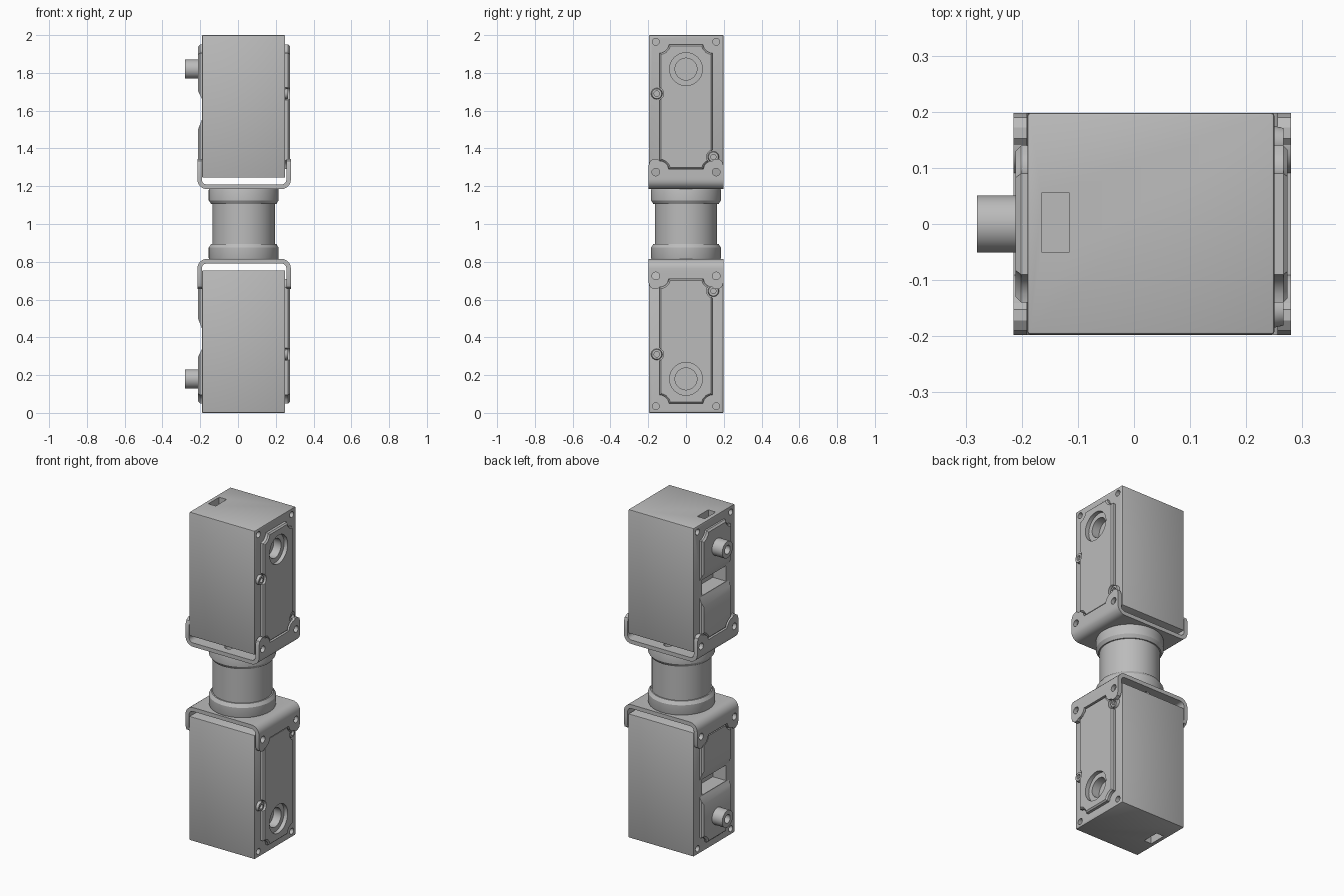
import bpy, bmesh, math
from mathutils import Matrix, Vector

if "Cube" in bpy.data.objects:
    bpy.data.objects.remove(bpy.data.objects["Cube"], do_unlink=True)

grey = bpy.data.materials.new("plain_grey")
grey.use_nodes = True
grey.diffuse_color = (0.5, 0.5, 0.5, 1)
next(n for n in grey.node_tree.nodes if n.type == "BSDF_PRINCIPLED").inputs["Base Color"].default_value = (0.5, 0.5, 0.5, 1)
parts = []


def finish(name, bm):
    bmesh.ops.recalc_face_normals(bm, faces=bm.faces[:])
    me = bpy.data.meshes.new(name)
    bm.to_mesh(me)
    bm.free()
    me.materials.append(grey)
    ob = bpy.data.objects.new(name, me)
    bpy.context.scene.collection.objects.link(ob)
    parts.append(ob)
    return ob


def prism(name, pts, axis, lo, hi, bevel_at=None, bevel=0.008):
    """Extrude a profile: (y, z) points along x, or (x, z) points along y."""
    def place(p, d):
        return (d, p[0], p[1]) if axis == "x" else (p[0], d, p[1])
    bm = bmesh.new()
    face = bm.faces.new([bm.verts.new(place(p, lo)) for p in pts])
    ext = bmesh.ops.extrude_face_region(bm, geom=[face])
    move = Vector(place((0, 0), hi - lo))
    bmesh.ops.translate(bm, vec=move, verts=[v for v in ext["geom"] if isinstance(v, bmesh.types.BMVert)])
    if bevel_at is not None:
        rim = [e for e in bm.edges if all(abs(v.co.x - bevel_at) < 1e-5 for v in e.verts)]
        bmesh.ops.bevel(bm, geom=rim, offset=bevel, segments=1, affect="EDGES")
    return finish(name, bm)


def box(name, x, y, z, bevel=0):
    bm = bmesh.new()
    bmesh.ops.create_cube(bm, size=1)
    for v in bm.verts:
        v.co = [a[0] if c < 0 else a[1] for a, c in zip((x, y, z), v.co)]
    if bevel:
        bmesh.ops.bevel(bm, geom=bm.edges[:], offset=bevel, segments=2, profile=0.5, affect="EDGES")
    return finish(name, bm)


def rod(name, x0, x1, y, z, r, r2=None, axis="x"):
    """Cylinder or cone along x, or along z when axis is z (x0..x1 is then the z range)."""
    bm = bmesh.new()
    bmesh.ops.create_cone(bm, cap_ends=True, segments=40, radius1=r, radius2=r2 or r, depth=x1 - x0)
    mid = (x0 + x1) / 2
    if axis == "x":
        m = Matrix.Translation((mid, y, z)) @ Matrix.Rotation(math.pi / 2, 4, "Y")
    else:
        m = Matrix.Translation((y, z, mid))
    bmesh.ops.transform(bm, matrix=m, verts=bm.verts[:])
    return finish(name, bm)


def combine(ob, tools, op="DIFFERENCE", keep=False):
    for t in tools:
        mod = ob.modifiers.new("b", "BOOLEAN")
        mod.operation, mod.solver, mod.object = op, "EXACT", t
    dg = bpy.context.evaluated_depsgraph_get()
    dg.update()
    me = bpy.data.meshes.new_from_object(ob.evaluated_get(dg))
    ob.modifiers.clear()
    ob.data = me
    if not keep:
        discard(tools)
    return ob


def discard(tools):
    for t in tools:
        parts.remove(t)
        bpy.data.objects.remove(t, do_unlink=True)


# Notched panel outline shared by both side covers
HW, Z0, Z1 = 0.14, 1.29, 1.95
notch = [(0, 0.045), (0.015, 0.043), (0.03, 0.035), (0.044, 0.02), (0.05, 0)]
quarter = [(HW - a, b) for a, b in notch]
top_edge = [(y, Z1 - b) for y, b in quarter] + [(-y, Z1 - b) for y, b in reversed(quarter)]
panel = top_edge + [(y, Z0 + Z1 - z) for y, z in reversed(top_edge)]

# Main housing with corner holes, side pocket, bearing hole and end slot
body = box("housing", (-0.19, 0.25), (-0.197, 0.198), (1.245, 2.0), 0.005)
cutters = [box("c", (-0.2, -0.1), (-0.115, 0.115), (1.56, 1.655)),
           box("c", (-0.165, -0.115), (-0.05, 0.055), (1.94, 2.1)),
           rod("c", 0.2, 0.3, 0, 1.82, 0.058)]
for y in (-0.16, 0.16):
    cutters += [rod("c", 0.21, 0.3, y, 1.965, 0.018), rod("c", -0.25, -0.15, y, 1.965, 0.018)]
combine(body, cutters)

# Flat cover on the left side with bearing counterbore and screw recesses
cover = prism("bearing_cover", panel, "x", 0.24, 0.274, 0.274)
screws = [(-0.155, 1.69), (0.145, 1.355)]
combine(cover, [rod("c", 0.22, 0.3, 0, 1.82, 0.087)]
        + [rod("c", 0.22, 0.3, y, z, 0.036) for y, z in screws])
for y, z in screws:
    head = rod("cover_screw", 0.24, 0.266, y, z, 0.032, 0.026)
    combine(head, [rod("c", 0.252, 0.3, y, z, 0.014)])

# Stepped cover on the right side, split in two blocks with sloped ends
for name, prof in (
        ("shaft_cover", [(-0.17, 1.66), (-0.19, 1.66), (-0.22, 1.72), (-0.22, 1.97), (-0.17, 1.97)]),
        ("cable_cover", [(-0.17, 1.27), (-0.22, 1.27), (-0.22, 1.48), (-0.19, 1.555), (-0.17, 1.555)])):
    block = prism(name, panel, "x", -0.18, -0.211, -0.211, 0.01)
    combine(block, [prism("c", prof, "y", -0.3, 0.3)], "INTERSECT")

# Output shaft with bored end
shaft = rod("output_shaft", -0.28, -0.2, 0, 1.82, 0.051)
combine(shaft, [rod("c", -0.3, -0.235, 0, 1.82, 0.026)])


# U bracket: bent strip trimmed to the eared side outline
def bend(x0, x1, z0, z1, r):
    pts = [(x0, z1)]
    for cx, start in ((x0 + r, math.pi), (x1 - r, 1.5 * math.pi)):
        for i in range(7):
            a = start + i * math.pi / 12
            pts.append((cx + r * math.cos(a), z0 + r + r * math.sin(a)))
    return pts + [(x1, z1)]


T = 0.024
strip = bend(-0.215, 0.28, 1.185, 1.4, 0.05) + bend(-0.215 + T, 0.28 - T, 1.185 + T, 1.4, 0.026)[::-1]
bracket = prism("bracket", strip, "y", -0.198, 0.198)
ear = [(0.25, 1.1), (0.198, 1.31), (0.19, 1.333), (0.172, 1.345), (0.152, 1.345)]
ear = [(0.198, 1.1)] + ear[1:] + [(y + 0.001, Z0 + b) for y, b in quarter]
trim = prism("c", ear + [(-y, z) for y, z in reversed(ear)], "x", -0.5, 0.5)
combine(bracket, [trim], "INTERSECT")
holes = [rod("c", -0.4, 0.4, y, 1.275, 0.02) for y in (-0.16, 0.16)]
holes += [rod("c", 1.17, 1.23, 0.03 + x, y, 0.024, axis="z")
          for x, y in ((0.13, 0), (-0.13, 0), (0, 0.13), (0, -0.13))]
combine(bracket, holes)

# Lower unit mirrors the upper one
for ob in list(parts):
    bm = bmesh.new()
    bm.from_mesh(ob.data)
    for v in bm.verts:
        v.co.z = 2 - v.co.z
    bmesh.ops.reverse_faces(bm, faces=bm.faces[:])
    base = ob.name.split(".")[0]
    finish("lower_" + base, bm)
    ob.name = "upper_" + base

# Turned spool joining the two brackets
half = [(0, 1.186), (0.183, 1.186), (0.185, 1.18), (0.185, 1.125), (0.172, 1.105), (0.165, 1.105)]
prof = half + [(r, 2 - z) for r, z in reversed(half)]
bm = bmesh.new()
vs = [bm.verts.new((r, 0, z)) for r, z in prof]
es = [bm.edges.new(p) for p in zip(vs, vs[1:])]
bmesh.ops.spin(bm, geom=vs + es, cent=(0, 0, 0), axis=(0, 0, 1), angle=2 * math.pi, steps=64)
bmesh.ops.remove_doubles(bm, verts=bm.verts[:], dist=1e-5)
bmesh.ops.translate(bm, vec=(0.03, 0, 0), verts=bm.verts[:])
finish("spool", bm)

# Smooth round surfaces, keep edges sharp
bpy.ops.object.select_all(action="DESELECT")
for ob in parts:
    ob.select_set(True)
bpy.context.view_layer.objects.active = parts[-1]
bpy.ops.object.shade_smooth_by_angle(angle=math.radians(30))
